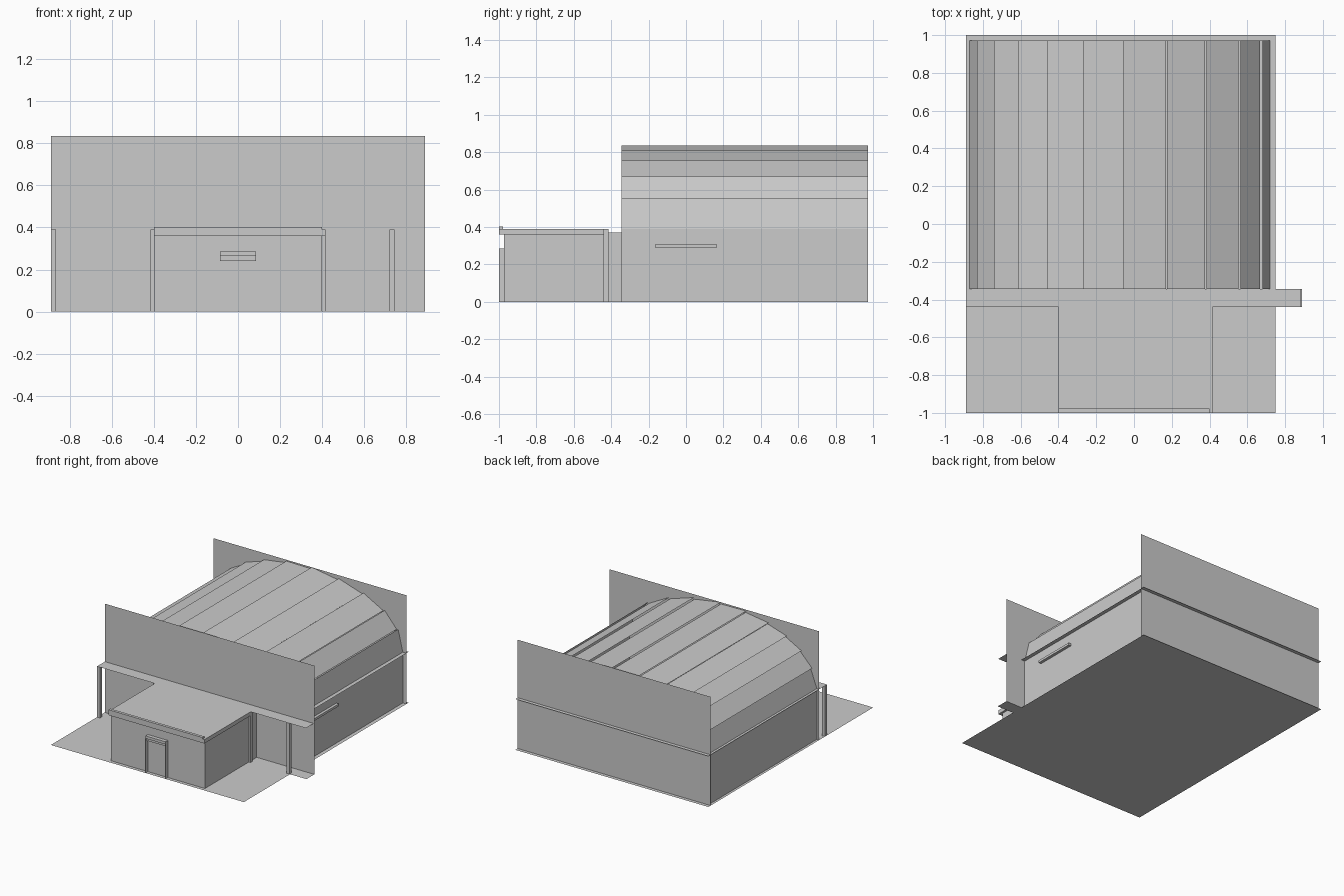
import bpy
from mathutils import Vector

if "Cube" in bpy.data.objects:
    bpy.data.objects.remove(bpy.data.objects["Cube"])

def mesh(name, verts, faces):
    me = bpy.data.meshes.new(name)
    me.from_pydata([tuple(v) for v in verts], [], faces)
    me.update()
    ob = bpy.data.objects.new(name, me)
    bpy.context.collection.objects.link(ob)
    return ob

def box(name, x0, x1, y0, y1, z0, z1):
    v = [(x, y, z) for z in (z0, z1) for x, y in ((x0, y0), (x1, y0), (x1, y1), (x0, y1))]
    return mesh(name, v, [(3, 2, 1, 0), (4, 5, 6, 7), (0, 1, 5, 4),
                          (1, 2, 6, 5), (2, 3, 7, 6), (3, 0, 4, 7)])

def flat(name, x0, x1, y0, y1, z):
    return mesh(name, [(x0, y0, z), (x1, y0, z), (x1, y1, z), (x0, y1, z)], [(0, 1, 2, 3)])

def wall(name, x0, y0, x1, y1, z0, z1):
    return mesh(name, [(x0, y0, z0), (x1, y1, z0), (x1, y1, z1), (x0, y0, z1)], [(0, 1, 2, 3)])

L, R = -0.87, 0.72          # side walls
F, B = -0.345, 0.972        # front and back walls
EAVE, TOP = 0.39, 0.835

# ground and base strip under the front ledge
flat("ground", -0.89, 0.75, -1, 1, 0)
flat("base_strip", 0.75, 0.89, -0.44, F, 0)

# hall walls: thin sheets, the end walls rise above the roof
wall("front_wall", -0.89, F, 0.89, F, 0, TOP)
wall("back_wall", 0.75, B, -0.89, B, 0, TOP)
wall("right_wall", R, F, R, B, 0, EAVE)
wall("left_wall", L, B, L, F, 0, EAVE)

# flat ledges around the hall at eave height
flat("front_ledge", -0.89, 0.885, -0.44, F, EAVE)
flat("back_ledge", -0.89, 0.75, B, 1, EAVE)
flat("right_ledge", R, 0.75, F, B, EAVE)
flat("left_ledge", -0.89, L, F, B, EAVE)

# curved roof of overlapping flat slats, laid from right to left
arc = [(0.72, 0.39), (0.68, 0.555), (0.565, 0.67), (0.385, 0.755), (0.175, 0.81),
       (-0.055, 0.835), (-0.27, 0.825), (-0.46, 0.785), (-0.615, 0.725),
       (-0.74, 0.645), (-0.83, 0.535), (-0.87, 0.39)]
verts, faces = [], []
for i in range(len(arc) - 1):
    a, b = Vector(arc[i]), Vector(arc[i + 1])
    if i:
        a += (Vector((-0.075, 0.39)) - a).normalized() * 0.013
    n = len(verts)
    verts += [(a.x, F, a.y), (a.x, B, a.y), (b.x, B, b.y), (b.x, F, b.y)]
    faces.append((n, n + 1, n + 2, n + 3))
mesh("roof_slats", verts, faces)

# posts under the front ledge
for name, x in (("left_post", -0.89), ("right_post", 0.72),
                ("inner_left_post", -0.415), ("inner_right_post", 0.39)):
    box(name, x, x + 0.025, -0.44, -0.415, 0, EAVE)

# entrance block with canopy slab and front lip
wall("entrance_left_wall", -0.4, F, -0.4, -0.972, 0, 0.37)
wall("entrance_right_wall", 0.4, -0.972, 0.4, F, 0, 0.37)
wall("entrance_front_left", -0.4, -0.972, -0.085, -0.972, 0, 0.37)
wall("entrance_front_right", 0.085, -0.972, 0.4, -0.972, 0, 0.37)
wall("entrance_over_door", -0.085, -0.972, 0.085, -0.972, 0.285, 0.37)
box("canopy_slab", -0.4, 0.415, -1, -0.44, 0.36, EAVE)
box("canopy_lip", -0.4, 0.4, -1, -0.978, EAVE, 0.402)

# door with side fins and lintel
wall("door", -0.085, -0.972, 0.085, -0.972, 0, 0.285)
for s in (-1, 1):
    wall("door_fin", s * 0.085, -1, s * 0.085, -0.972, 0, 0.285)
box("door_lintel", -0.085, 0.085, -1, -0.972, 0.265, 0.285)
wall("door_transom", -0.085, -0.98, 0.085, -0.98, 0.24, 0.265)

# small shade above the side opening
box("side_shade", R, 0.742, -0.165, 0.165, 0.29, 0.308)
